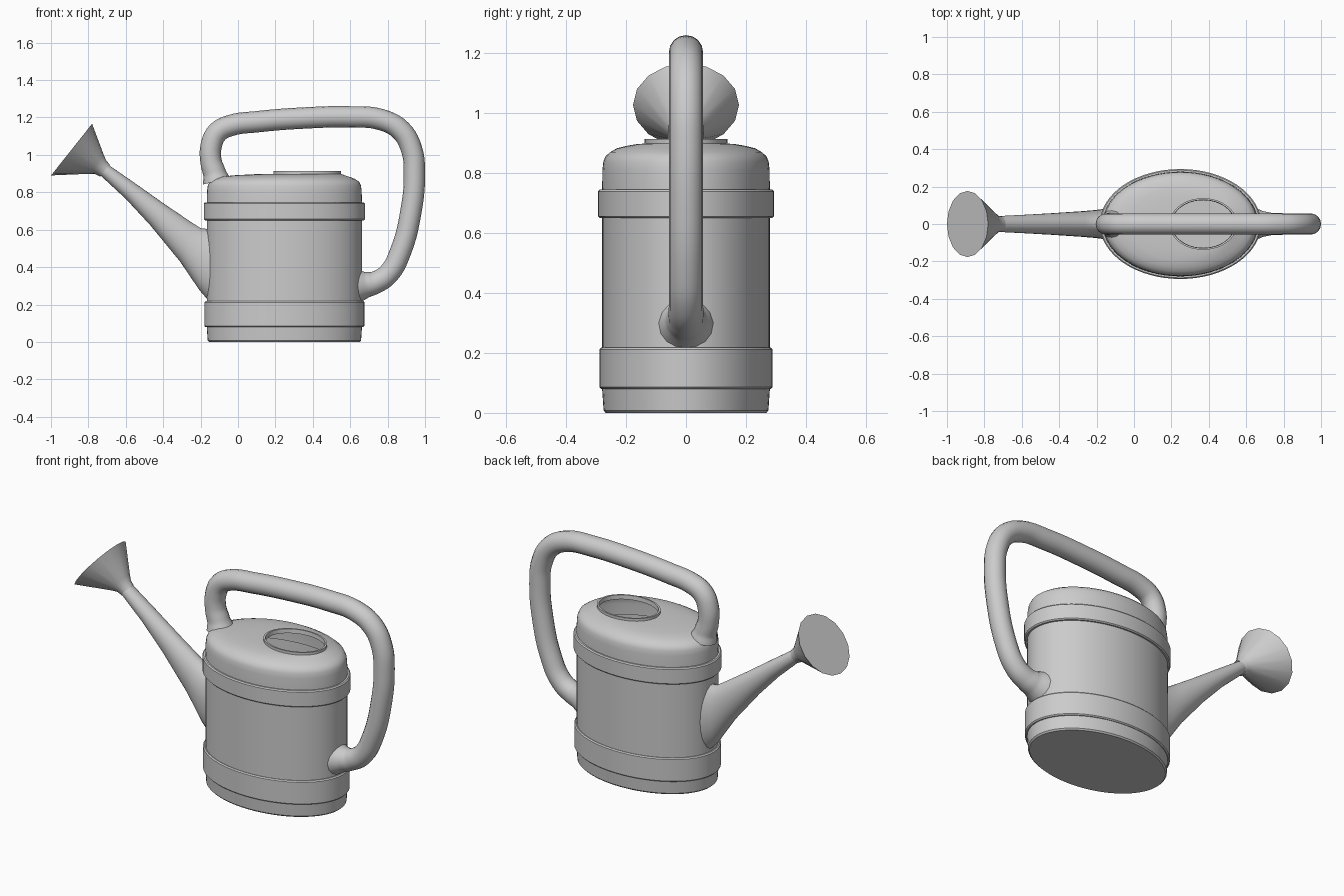
import bpy, bmesh, math
from mathutils import Vector

if "Cube" in bpy.data.objects:
    bpy.data.objects.remove(bpy.data.objects["Cube"])


def ring(c, u, v, n):
    """Ellipse of n points around c with half-axes u and v."""
    c, u, v = Vector(c), Vector(u), Vector(v)
    return [c + u * math.cos(2 * math.pi * i / n) + v * math.sin(2 * math.pi * i / n)
            for i in range(n)]


def smooth(ob, angle=35):
    bpy.ops.object.select_all(action='DESELECT')
    ob.select_set(True)
    bpy.context.view_layer.objects.active = ob
    bpy.ops.object.shade_smooth_by_angle(angle=math.radians(angle))


def loft(name, rings, cap_start=False, cap_end=False):
    """Skin a list of equal-length rings."""
    bm = bmesh.new()
    loops = [[bm.verts.new(p) for p in r] for r in rings]
    n = len(loops[0])
    for a, b in zip(loops, loops[1:]):
        for i in range(n):
            j = (i + 1) % n
            bm.faces.new((a[i], a[j], b[j], b[i]))
    if cap_start:
        bm.faces.new(loops[0][::-1])
    if cap_end:
        bm.faces.new(loops[-1])
    bmesh.ops.recalc_face_normals(bm, faces=bm.faces[:])
    me = bpy.data.meshes.new(name)
    bm.to_mesh(me)
    bm.free()
    ob = bpy.data.objects.new(name, me)
    bpy.context.collection.objects.link(ob)
    smooth(ob)
    return ob


# Body: oval shell with two raised bands, domed shoulder and offset filler hole
# each entry: centre x, half length, half width, z
CX = 0.248
body = [(CX, .402, .268, 0), (CX, .410, .275, .008), (CX, .415, .280, .08)]
for z0, z1, rx, ry in ((.08, .218, .428, .289), (.65, .745, .431, .294)):
    e = .006
    body += [(CX, .415, .280, z0), (CX, rx - e, ry - e, z0), (CX, rx, ry, z0 + e),
             (CX, rx, ry, z1 - e), (CX, rx - e, ry - e, z1), (CX, .415, .280, z1)]
del body[2]
body += [(CX, .413, .279, .81), (CX, .409, .276, .838), (CX, .400, .269, .856),
         (CX, .380, .254, .870), (.250, .345, .231, .883), (.275, .295, .200, .891),
         (.325, .230, .165, .897), (.370, .181, .138, .899),
         (.370, .181, .138, .914), (.370, .170, .129, .914), (.370, .168, .127, .890)]
loft("body", [ring((x, 0, z), (rx, 0, 0), (0, ry, 0), 64) for x, rx, ry, z in body],
     cap_start=True)

# Spout: tapering oval tube given by upper edge, lower edge and half width
spout = [((-.13, .600), (-.13, .190), .085),
         ((-.20, .608), (-.205, .275), .075),
         ((-.26, .647), (-.31, .430), .068),
         ((-.40, .742), (-.47, .625), .058),
         ((-.55, .848), (-.60, .765), .050),
         ((-.69, .945), (-.735, .890), .043)]
rings = []
for (tx, tz), (bx, bz), w in spout:
    rings.append(ring(((tx + bx) / 2, 0, (tz + bz) / 2),
                      ((tx - bx) / 2, 0, (tz - bz) / 2), (0, w, 0), 24))
loft("spout", rings)

# Sprinkler head: faceted flared cone closed by a flat disc
rose = [(-.711, .916, .041), (-.735, .935, .047), (-.757, .949, .064),
        (-.886, 1.026, .173), (-.890, 1.028, .177)]
loft("sprinkler_head", [ring((x, 0, z), (.622 * r, 0, .783 * r), (0, r, 0), 16)
                        for x, z, r in rose], cap_end=True)

# Handle: one tube from the top of the body round to its back, flared at both ends
path = [(-.115, .86, 1.3), (-.125, .90, 1.08), (-.145, .97, 1), (-.143, 1.05, 1),
        (-.110, 1.12, 1), (-.040, 1.157, 1), (.10, 1.177, 1), (.35, 1.197, 1),
        (.60, 1.203, 1), (.76, 1.190, 1), (.87, 1.132, 1), (.928, 1.03, 1),
        (.943, .90, 1), (.925, .70, 1), (.868, .48, 1), (.805, .365, 1),
        (.735, .318, 1.05), (.690, .307, 1.2), (.640, .300, 1.6)]
cu = bpy.data.curves.new("handle", 'CURVE')
cu.dimensions = '3D'
cu.bevel_depth = .057
cu.bevel_resolution = 6
cu.resolution_u = 5
sp = cu.splines.new('BEZIER')
sp.bezier_points.add(len(path) - 1)
for p, (x, z, r) in zip(sp.bezier_points, path):
    p.co = (x, 0, z)
    p.radius = r
    p.handle_left_type = p.handle_right_type = 'AUTO'
handle = bpy.data.objects.new("handle", cu)
bpy.context.collection.objects.link(handle)
bpy.ops.object.select_all(action='DESELECT')
handle.select_set(True)
bpy.context.view_layer.objects.active = handle
bpy.ops.object.convert(target='MESH')
smooth(bpy.context.view_layer.objects.active)
